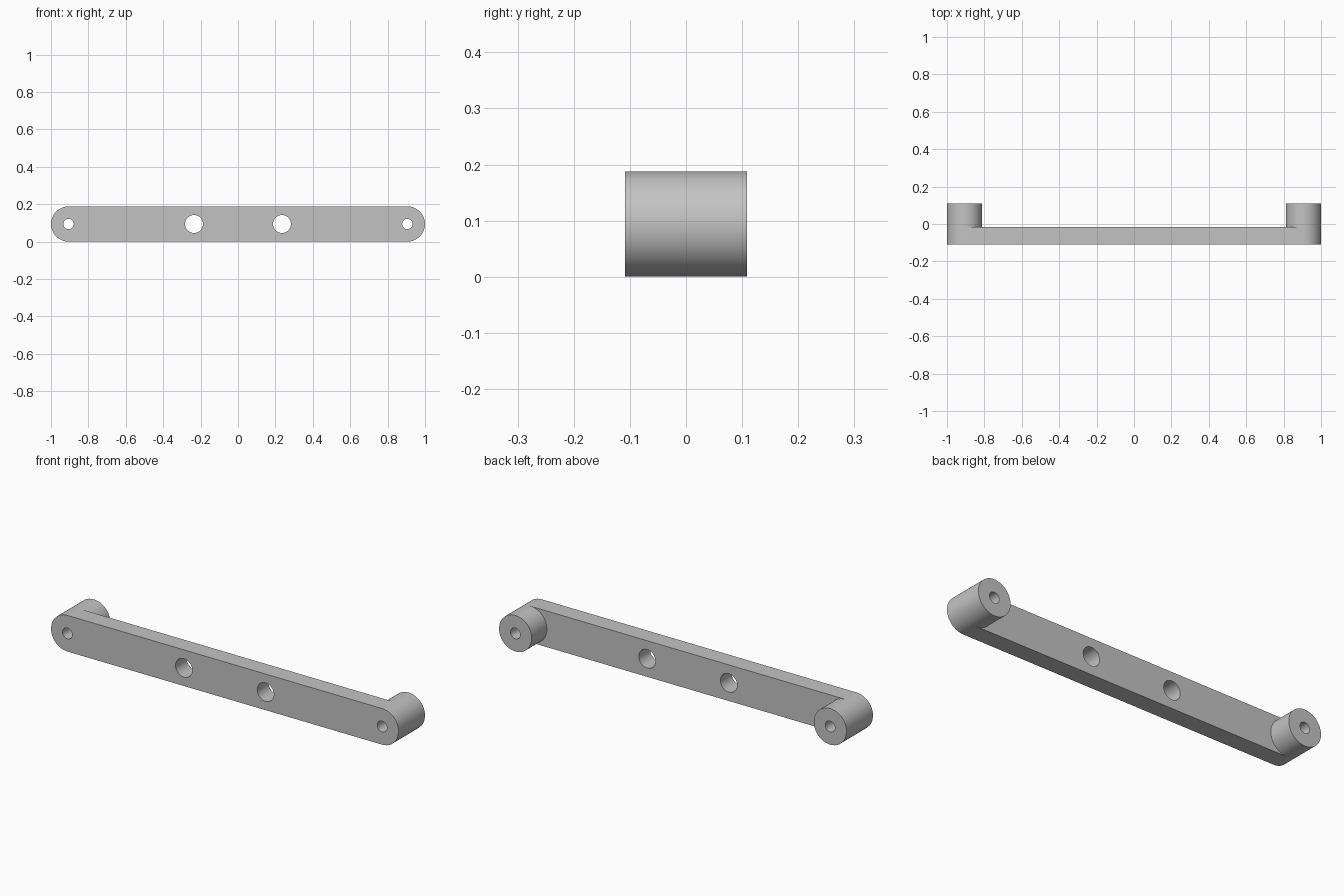
import bpy, bmesh, math
from mathutils import Vector

if "Cube" in bpy.data.objects:
    bpy.data.objects.remove(bpy.data.objects["Cube"])

R = 0.094            # end radius, half the bar height
CX = 1.0 - R         # boss centre
FRONT, BAR_BACK, BOSS_BACK = -0.109, -0.016, 0.109
HALF = 32            # segments per half circle

grey = bpy.data.materials.new("plain grey")
grey.use_nodes = True
colour = (0.55, 0.55, 0.55, 1)
grey.diffuse_color = colour
grey.node_tree.nodes["Principled BSDF"].inputs["Base Color"].default_value = colour

# Handle bar: rounded outline whose back is split into two discs and a web
bm = bmesh.new()


def ring(side):
    """Full circle at one end, starting at the top and going over the outer side."""
    pts = []
    for i in range(2 * HALF):
        a = math.pi * i / HALF
        pts.append(bm.verts.new((side * (CX + R * math.sin(a)), BAR_BACK, R + R * math.cos(a))))
    return pts


left, right = ring(1), ring(-1)
discs = [bm.faces.new(left), bm.faces.new(right)]
inner_left = left[HALF:] + left[:1]
inner_right = right[HALF:] + right[:1]
bm.faces.new(inner_left + inner_right[::-1])

# Front face and outer walls
outline = left[:HALF + 1] + right[:HALF + 1][::-1]
front = [bm.verts.new((v.co.x, FRONT, v.co.z)) for v in outline]
bm.faces.new(front)
for i in range(len(outline)):
    j = (i + 1) % len(outline)
    bm.faces.new((outline[i], outline[j], front[j], front[i]))
bmesh.ops.recalc_face_normals(bm, faces=bm.faces)

# Mounting bosses rise from the two discs
grown = bmesh.ops.extrude_face_region(bm, geom=discs)
top = [g for g in grown["geom"] if isinstance(g, bmesh.types.BMVert)]
bmesh.ops.translate(bm, verts=top, vec=Vector((0, BOSS_BACK - BAR_BACK, 0)))
old = [f for f in discs if f.is_valid and abs(f.calc_center_median().y - BAR_BACK) < 1e-4]
if old:
    bmesh.ops.delete(bm, geom=old, context='FACES_ONLY')
bmesh.ops.recalc_face_normals(bm, faces=bm.faces)

mesh = bpy.data.meshes.new("handle_bar")
bm.to_mesh(mesh)
bm.free()
mesh.materials.append(grey)
bar = bpy.data.objects.new("handle_bar", mesh)
bpy.context.collection.objects.link(bar)

# Through holes: small ones in the bosses, large ones in the bar
for x, radius in ((CX, 0.028), (0.235, 0.048)):
    for side in (1, -1):
        bpy.ops.mesh.primitive_cylinder_add(vertices=48, radius=radius, depth=0.5,
                                            location=(side * x, 0, R),
                                            rotation=(math.pi / 2, 0, 0))
        cutter = bpy.context.object
        cutter.name = "hole_cutter"
        cutter.hide_render = True
        cutter.data.materials.append(grey)
        mod = bar.modifiers.new("hole", 'BOOLEAN')
        mod.operation, mod.solver, mod.object = 'DIFFERENCE', 'EXACT', cutter
        bpy.ops.object.select_all(action='DESELECT')
        bar.select_set(True)
        bpy.context.view_layer.objects.active = bar
        bpy.ops.object.modifier_apply(modifier=mod.name)
        bpy.data.objects.remove(cutter)

bpy.ops.object.shade_smooth_by_angle(angle=math.radians(30))
